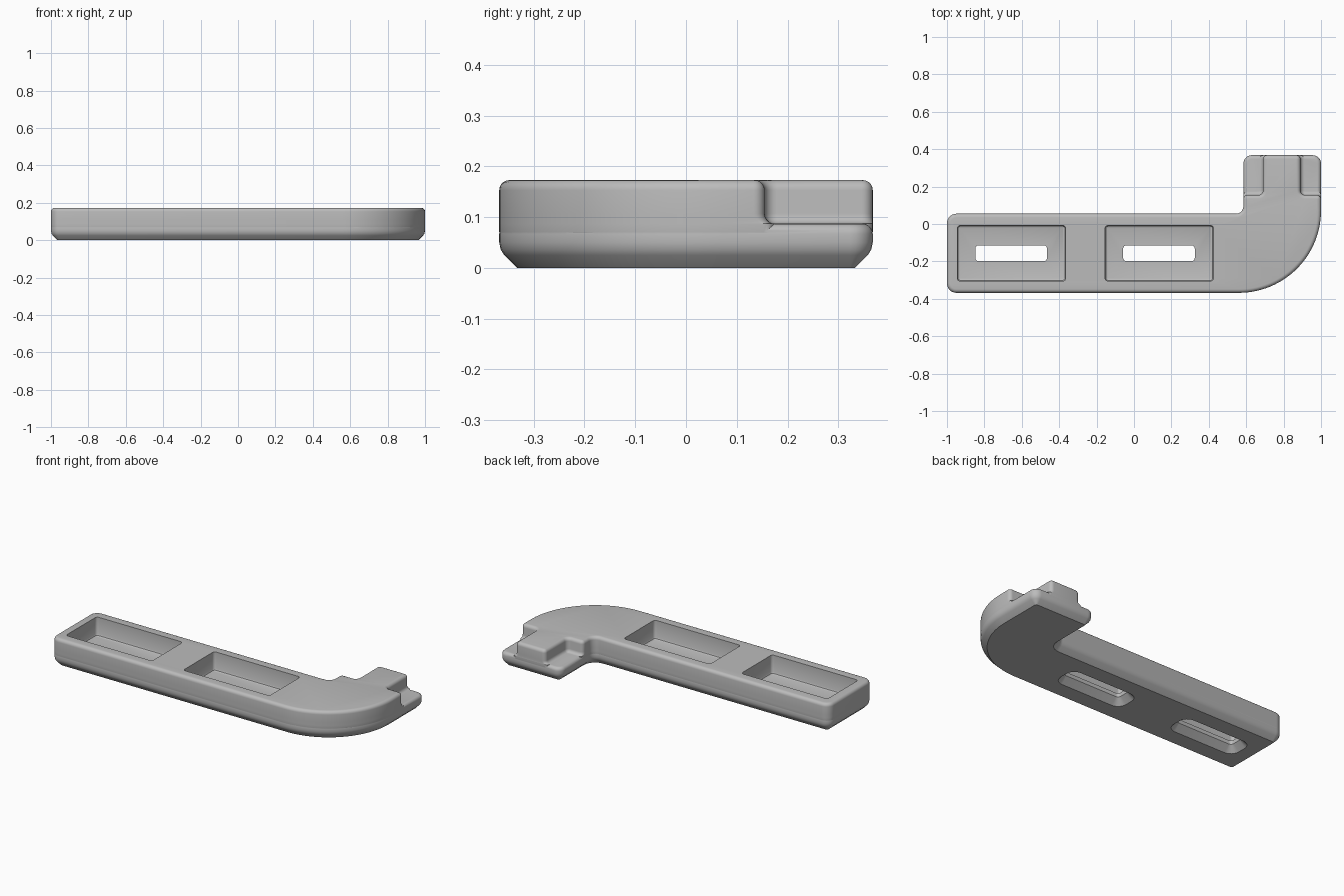
import bpy, bmesh, math
from mathutils import Vector

cube = bpy.data.objects.get("Cube")
if cube:
    bpy.data.objects.remove(cube, do_unlink=True)

grey = bpy.data.materials.new("plain grey")
grey.use_nodes = True
grey.diffuse_color = (0.5, 0.5, 0.5, 1)
grey.node_tree.nodes["Principled BSDF"].inputs["Base Color"].default_value = (0.5, 0.5, 0.5, 1)

TOP, SHELF, ROUND = 0.173, 0.087, 0.02


def outline(corners, inset, flare=0.0):
    """Offset a right-angled outline; corners are (x, y, radius, next edge is a notch)."""
    pts, n = [], len(corners)
    for i, (x, y, r, notch) in enumerate(corners):
        c = Vector((x, y))
        before, after = corners[i - 1], corners[(i + 1) % n]
        a = (c - Vector(before[:2])).normalized()
        b = (Vector(after[:2]) - c).normalized()
        da = inset - (flare if before[3] else 0)
        db = inset - (flare if notch else 0)
        c = c + Vector((-a.y, a.x)) * da + Vector((-b.y, b.x)) * db
        convex = a.x * b.y - a.y * b.x > 0
        rad = max(r - max(da, db) if convex else r + min(da, db), 0.002)
        segs = 28 if r > 0.2 else 6
        for k in range(segs + 1):
            t = math.pi / 2 * k / segs
            pts.append(c - a * rad * (1 - math.sin(t)) + b * rad * (1 - math.cos(t)))
    return pts


def loft(name, corners, rings):
    """Stack offset outlines, given as (inset, z, flare), into a closed solid."""
    bm = bmesh.new()
    loops = [[bm.verts.new((p.x, p.y, z)) for p in outline(corners, inset, flare)]
             for inset, z, flare in rings]
    for low, high in zip(loops, loops[1:]):
        for i in range(len(low)):
            j = (i + 1) % len(low)
            bm.faces.new((low[i], low[j], high[j], high[i]))
    bm.faces.new(loops[0][::-1])
    bm.faces.new(loops[-1])
    mesh = bpy.data.meshes.new(name)
    bm.to_mesh(mesh)
    bm.free()
    mesh.materials.append(grey)
    obj = bpy.data.objects.new(name, mesh)
    bpy.context.collection.objects.link(obj)
    return obj


def combine(target, other, operation):
    mod = target.modifiers.new(operation, 'BOOLEAN')
    mod.operation, mod.object, mod.solver = operation, other, 'EXACT'
    bpy.ops.object.select_all(action='DESELECT')
    bpy.context.view_layer.objects.active = target
    target.select_set(True)
    bpy.ops.object.modifier_apply(modifier=mod.name)
    bpy.data.objects.remove(other, do_unlink=True)


def rounded_top(z):
    angles = [math.pi / 2 * k / 5 for k in range(6)]
    return [(ROUND * (1 - math.cos(t)), z - ROUND * (1 - math.sin(t)), 0) for t in angles]


def rectangle(x0, x1, y0, y1, r):
    return [(x0, y0, r, False), (x1, y0, r, False), (x1, y1, r, False), (x0, y1, r, False)]


# Lower half: full outline with chamfered foot and rounded shelf
start = [(-1, -0.368, 0.05, False), (1, -0.368, 0.44, False)]
finish = [(0.585, 0.055, 0.04, False), (-1, 0.055, 0.05, False)]
base_shape = start + [(1, 0.368, 0.045, False), (0.585, 0.368, 0.045, False)] + finish
foot = [(0.035, 0, 0), (0.01, 0.025, 0), (0.003, 0.036, 0), (0, 0.05, 0)]
bracket = loft("angled_bracket", base_shape, foot + rounded_top(SHELF))

# Upper half: notched on both sides of the central tongue
notched = start + [(1, 0.155, 0.022, True), (0.89, 0.155, 0.024, True),
                   (0.89, 0.368, 0.022, False), (0.69, 0.368, 0.022, True),
                   (0.69, 0.155, 0.024, True), (0.585, 0.155, 0.022, False)] + finish
cove = [(0, SHELF + ROUND * (1 - math.cos(t)), ROUND * (1 - math.sin(t)))
        for t in [math.pi / 2 * k / 5 for k in range(6)]]
upper = loft("upper_half", notched,
             [(0.002, 0.06, ROUND), (0, 0.071, ROUND)] + cove + rounded_top(TOP))
combine(bracket, upper, 'UNION')

# Two pockets, each with a slot flared towards the underside
for x in (-0.945, -0.155):
    pocket = loft("pocket_cutter", rectangle(x, x + 0.58, -0.305, -0.008, 0.016),
                  [(0.012, 0.06, 0), (0.004, 0.064, 0), (0, 0.072, 0), (0, 0.2, 0)])
    combine(bracket, pocket, 'DIFFERENCE')
    slot = loft("slot_cutter", rectangle(x + 0.097, x + 0.48, -0.199, -0.114, 0.018),
                [(-0.047, -0.01, 0), (0, 0.037, 0), (0, 0.1, 0)])
    combine(bracket, slot, 'DIFFERENCE')

bpy.ops.object.shade_smooth_by_angle(angle=math.radians(30))
